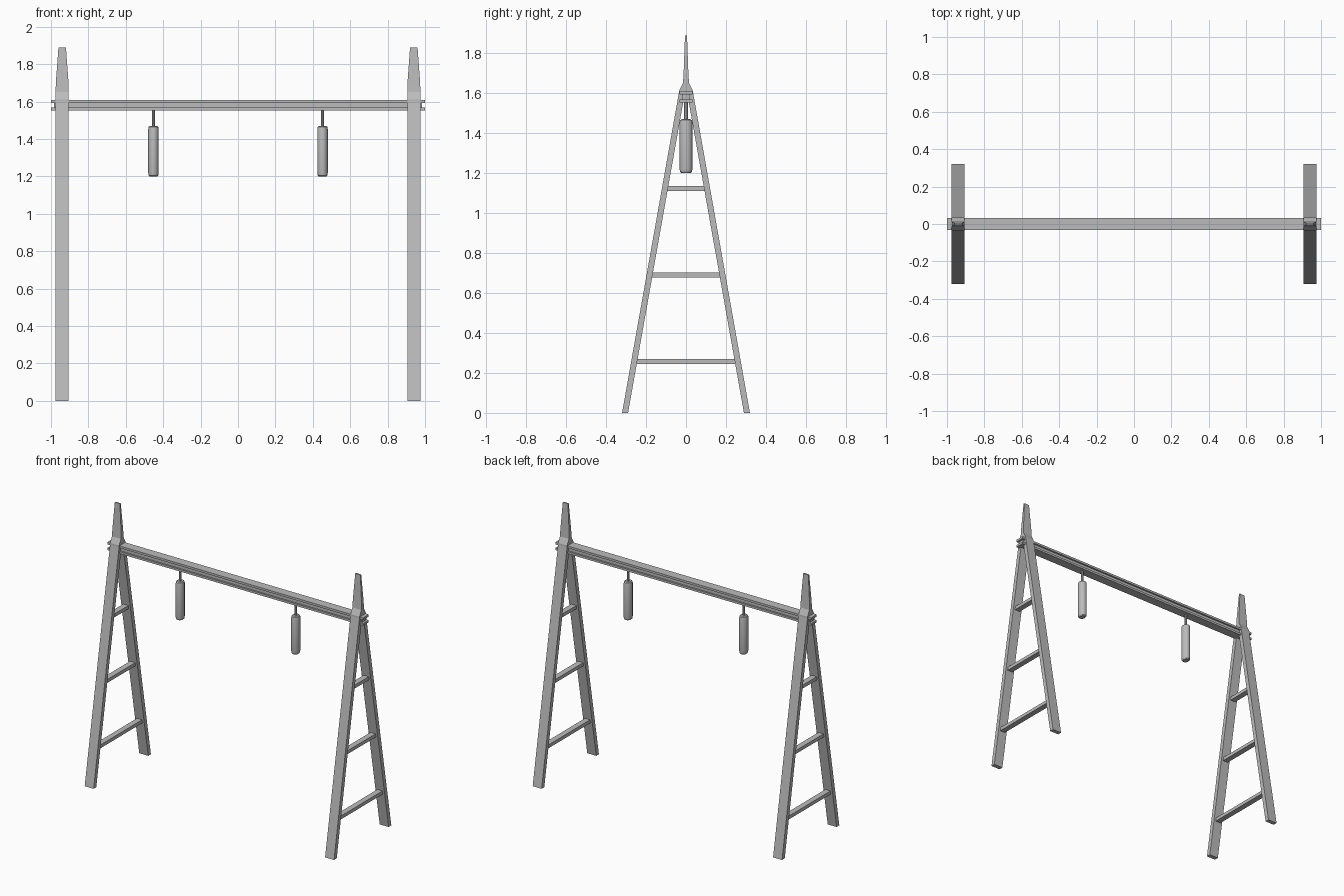
import bpy, bmesh, math

cube = bpy.data.objects.get("Cube")
if cube:
    bpy.data.objects.remove(cube, do_unlink=True)

steel = bpy.data.materials.new("grey_steel")
steel.use_nodes = True
GREY = (0.5, 0.5, 0.5, 1)
steel.diffuse_color = GREY
steel.node_tree.nodes["Principled BSDF"].inputs["Base Color"].default_value = GREY


def finish(name, bm):
    bmesh.ops.recalc_face_normals(bm, faces=bm.faces)
    mesh = bpy.data.meshes.new(name)
    bm.to_mesh(mesh)
    bm.free()
    mesh.materials.append(steel)
    ob = bpy.data.objects.new(name, mesh)
    bpy.context.collection.objects.link(ob)
    return ob


def box(name, centre, size):
    bm = bmesh.new()
    bmesh.ops.create_cube(bm, size=1)
    bmesh.ops.scale(bm, vec=size, verts=bm.verts)
    bmesh.ops.translate(bm, vec=centre, verts=bm.verts)
    return finish(name, bm)


def loft(name, x, sections):
    """Stack of rectangles: (centre y, half x, half y, z)."""
    bm = bmesh.new()
    rings = []
    for cy, hx, hy, z in sections:
        rings.append([bm.verts.new((x + sx * hx, cy + sy * hy, z))
                      for sx, sy in ((-1, -1), (1, -1), (1, 1), (-1, 1))])
    for a, b in zip(rings, rings[1:]):
        for i in range(4):
            j = (i + 1) % 4
            bm.faces.new((a[i], a[j], b[j], b[i]))
    bm.faces.new(rings[0])
    bm.faces.new(rings[-1])
    return finish(name, bm)


def turned(name, x, rx, ry, profile, sides=16):
    """Upright round part: profile of (radius factor, z)."""
    bm = bmesh.new()
    rings = []
    for f, z in profile:
        rings.append([bm.verts.new((x + f * rx * math.cos(t), f * ry * math.sin(t), z))
                      for t in (math.tau * i / sides for i in range(sides))])
    for a, b in zip(rings, rings[1:]):
        for i in range(sides):
            j = (i + 1) % sides
            bm.faces.new((a[i], a[j], b[j], b[i]))
    bm.faces.new(rings[0])
    bm.faces.new(rings[-1])
    ob = finish(name, bm)
    bpy.ops.object.select_all(action="DESELECT")
    ob.select_set(True)
    bpy.context.view_layer.objects.active = ob
    bpy.ops.object.shade_smooth_by_angle(angle=math.radians(35))


LEG_FOOT, LEG_TOP, TOP_Z = 0.305, 0.021, 1.6

for side, sx in (("left", 1), ("right", -1)):
    x = sx * 0.94
    # Splayed legs
    for end, sy in (("front", -1), ("back", 1)):
        loft(f"{end}_{side}_leg", x, [(sy * LEG_FOOT, 0.035, 0.015, 0),
                                      (sy * LEG_TOP, 0.035, 0.015, TOP_Z)])
    # Tapered spike above the beam
    loft(f"{side}_spike", x, [(0, 0.035, 0.036, 1.595), (0, 0.035, 0.036, 1.61),
                              (0, 0.035, 0.015, 1.65), (0, 0.034, 0.012, 1.7),
                              (0, 0.02, 0.005, 1.89)])
    # Ladder rungs between the legs
    for n, z in enumerate((0.257, 0.69, 1.123), 1):
        reach = LEG_FOOT + (LEG_TOP - LEG_FOOT) * z / TOP_Z
        box(f"{side}_rung_{n}", (x, 0, z), (0.04, 2 * reach - 0.01, 0.024))
    # Hanging bag and its rod
    bag_x = sx * 0.452
    turned(f"{side}_bag", bag_x, 0.028, 0.032,
           [(0.7, 1.2), (0.92, 1.206), (1, 1.218), (1, 1.454), (0.92, 1.465), (0.7, 1.47)])
    turned(f"{side}_bag_rod", bag_x, 0.009, 0.009, [(1, 1.465), (1, 1.56)], 8)

# I-section beam
box("beam_top_flange", (0, 0, 1.6), (2, 0.064, 0.015))
box("beam_web", (0, 0, 1.58), (1.97, 0.04, 0.04))
box("beam_bottom_flange", (0, 0, 1.56), (2, 0.064, 0.015))
